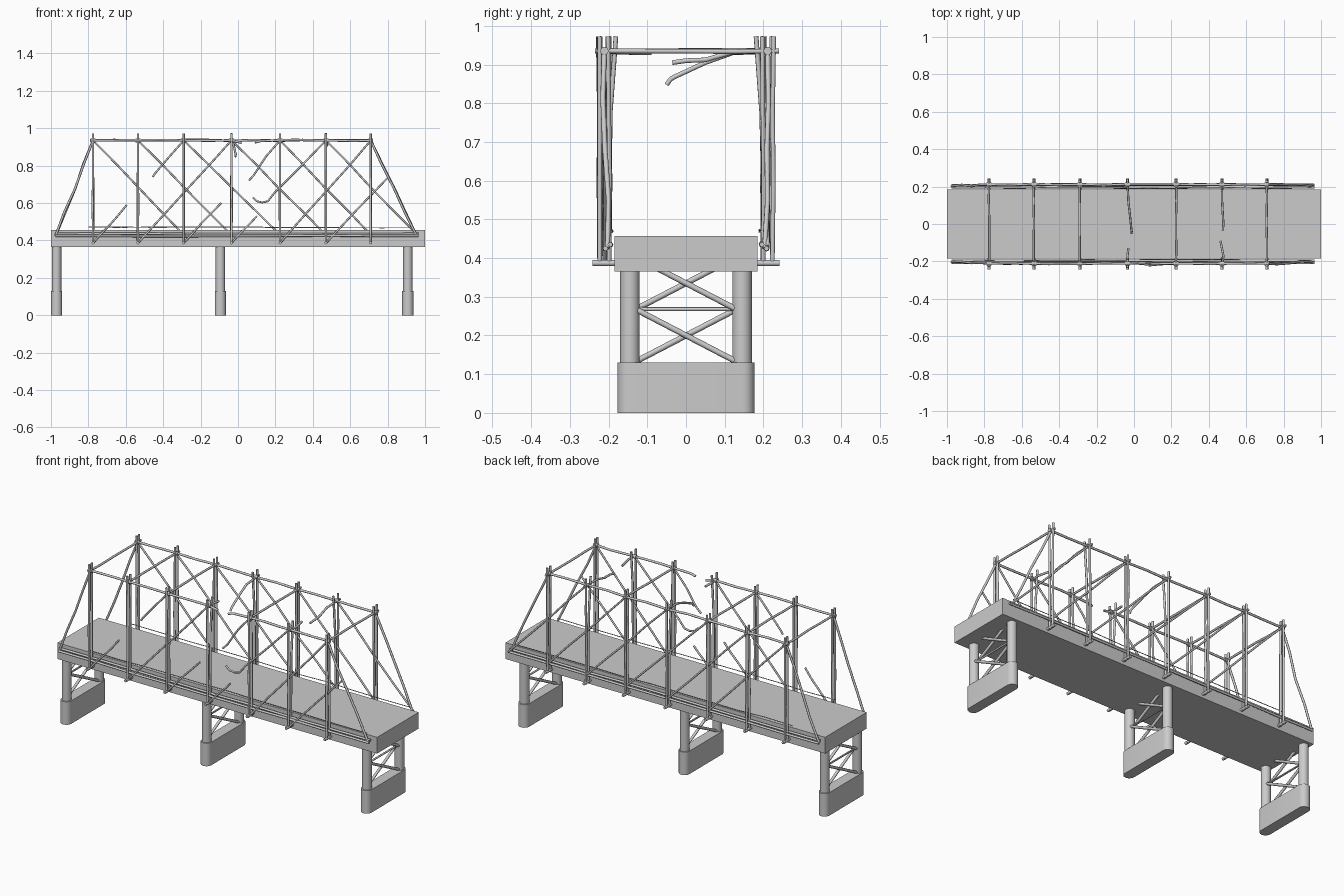
import bpy, bmesh, math, random
from mathutils import Vector

if "Cube" in bpy.data.objects:
    bpy.data.objects.remove(bpy.data.objects["Cube"])
random.seed(4)


def rods(name, paths, radius, res=2):
    """Round rods along point lists, joined as one mesh part."""
    cu = bpy.data.curves.new(name, 'CURVE')
    cu.dimensions = '3D'
    cu.bevel_depth = radius
    cu.bevel_resolution = res
    cu.use_fill_caps = True
    for pts in paths:
        sp = cu.splines.new('POLY')
        sp.points.add(len(pts) - 1)
        for p, co in zip(sp.points, pts):
            p.co = (*co, 1)
    ob = bpy.data.objects.new(name, cu)
    bpy.context.collection.objects.link(ob)
    bpy.ops.object.select_all(action='DESELECT')
    ob.select_set(True)
    bpy.context.view_layer.objects.active = ob
    bpy.ops.object.convert(target='MESH')
    bpy.ops.object.shade_smooth_by_angle(angle=math.radians(50))
    return ob


def crooked(a, b, amp=0.003, n=4):
    """Points from a to b with a slight natural wobble."""
    a, b = Vector(a), Vector(b)
    pts = [a]
    for i in range(1, n):
        j = Vector([random.uniform(-amp, amp) for _ in range(3)])
        pts.append(a.lerp(b, i / n) + j)
    return pts + [b]


def prism(name, outline, z0, z1):
    bm = bmesh.new()
    f = bm.faces.new([bm.verts.new((x, y, z0)) for x, y in outline])
    r = bmesh.ops.extrude_face_region(bm, geom=[f])
    for v in r['geom']:
        if isinstance(v, bmesh.types.BMVert):
            v.co.z = z1
    bmesh.ops.recalc_face_normals(bm, faces=bm.faces)
    me = bpy.data.meshes.new(name)
    bm.to_mesh(me)
    bm.free()
    ob = bpy.data.objects.new(name, me)
    bpy.context.collection.objects.link(ob)
    bpy.context.view_layer.objects.active = ob
    ob.select_set(True)
    bpy.ops.object.shade_smooth_by_angle(angle=math.radians(35))
    return ob


# Deck slab
prism("deck", [(-1, -.185), (1, -.185), (1, .185), (-1, .185)], .365, .457)

# Piers: rounded footing, two columns, cross bracing
for i, x in enumerate((-.97, -.094, .908)):
    foot = []
    for k in range(26):
        a = math.pi * (k if k < 13 else k - 1) / 12
        foot.append((x + .03 * math.cos(a),
                     (.147 if k < 13 else -.147) + .03 * math.sin(a)))
    prism(f"pier_footing_{i}", foot, 0, .13)
    for s in (-1, 1):
        col = [(x + .025 * math.cos(k * math.tau / 24),
                s * .145 + .025 * math.sin(k * math.tau / 24)) for k in range(24)]
        prism(f"pier_column_{i}_{s}", col, .12, .37)
    br = []
    for z0, z1 in ((.135, .265), (.27, .40)):
        br += [[(x - .008, -.125, z0), (x - .008, .125, z1)],
               [(x + .008, -.125, z1), (x + .008, .125, z0)]]
    rods(f"pier_cross_braces_{i}", br, .0075)
    rods(f"pier_tie_{i}", [[(x, -.13, .268), (x, .13, .268)]], .005)

# Double posts of both trusses
X = (-.775, -.535, -.29, -.035, .225, .47, .71)
TOP, BOT = .935, .387
posts = []
for i, x in enumerate(X):
    for s in (-1, 1):
        for y in (.199, .223):
            lean = -.018 if (i in (3, 5) and y < .21) else random.uniform(-.002, .004)
            posts.append([(x, s * y, .38),
                          (x + random.uniform(-.002, .002), s * (y + random.uniform(-.003, .003)), .6),
                          (x, s * (y + lean * .2), .78),
                          (x, s * (y + lean), .973)])
rods("truss_posts", posts, .0062)

# Floor beams below the bottom chords
rods("floor_beams", [[(x, -.242, BOT), (x, .242, BOT)] for x in X], .008)

# Bottom chords, double poles on each side
rods("bottom_chords",
     [crooked((-.975, s * y, z), (.965, s * y, z), .002, 8)
      for s in (-1, 1) for y, z in ((.196, .435), (.208, .425))], .0065)

# Top chords; the front one is broken
top = [crooked((-.79, .211, TOP), (.722, .211, TOP), .003, 12)]
top += [crooked((-.79, -.211, TOP), (-.035, -.211, TOP), .003, 6) + [Vector((.02, -.208, .922))],
        [Vector((.09, -.214, .924)), Vector((.12, -.213, .932))]
        + crooked((.2, -.211, TOP), (.722, -.211, TOP), .003, 5)]
rods("top_chords", top, .0065)

# Overhead cross beams; two have snapped and sag
over = [crooked((x, -.225, TOP), (x, .24, TOP), .002) for i, x in enumerate(X) if i not in (3, 5)]
over += [[(-.035, .24, TOP), (-.03, .12, .93), (-.022, .05, .905), (-.014, -.03, .868),
          (-.012, -.04, .862), (-.014, -.05, .848)],
         [(-.035, -.235, TOP), (-.035, -.17, .933), (-.03, -.13, .93)],
         [(.47, .24, TOP), (.471, .12, .932), (.475, .05, .912), (.478, 0, .91), (.475, -.035, .905)],
         [(.47, -.23, TOP), (.478, -.17, .932), (.462, -.09, .93)]]
rods("overhead_beams", over, .006)

# Lashings at the top joints
rods("joint_wraps", [[(x - .013, s * .211, TOP), (x + .013, s * .211, TOP)]
                     for x in X for s in (-1, 1)], .011)

# Sloping end poles
ends = []
for s in (-1, 1):
    ends += [crooked((-.975, s * .203, .425), (-.775, s * .211, .935), .007),
             crooked((.955, s * .203, .425), (.71, s * .211, .935), .006)]
rods("end_poles", ends, .0065)

# Back diagonals slope down to the right
diag = [crooked((x, .211, TOP), (x2, .211, .43), .003)
        for x, x2 in zip(X[:6], X[2:] + (.96,))]
# Front diagonals slope up to the right, three of them broken
for a in (1, 3 - 0, 4):
    if a != 3:
        diag.append(crooked((X[a], -.211, BOT), (X[a + 2], -.211, TOP), .003))
diag += [crooked((.47, -.211, BOT), (.80, -.208, .735)),
         crooked((-.775, -.211, BOT), (-.595, -.214, .59)),
         [(-.455, -.216, .74), (-.445, -.214, .757), (-.37, -.212, .845), (-.29, -.211, TOP)],
         [(.058, -.218, .72), (.085, -.214, .75), (.15, -.212, .85), (.225, -.211, TOP)],
         crooked((-.29, -.211, BOT), (-.09, -.211, .60)),
         [(.08, -.222, .63), (.10, -.22, .61), (.13, -.217, .603), (.16, -.215, .61),
          (.195, -.213, .655), (.33, -.212, .79), (.47, -.211, TOP)],
         crooked((-.035, -.211, BOT), (.1, -.211, .53))]
rods("diagonals", diag, .0052)

# Thin rail lines along the deck edges
rods("rail_wires", [crooked((-.8, s * .192, .472), (.94, s * .192, .468), .003, 10)
                    for s in (-1, 1)], .002, 1)
